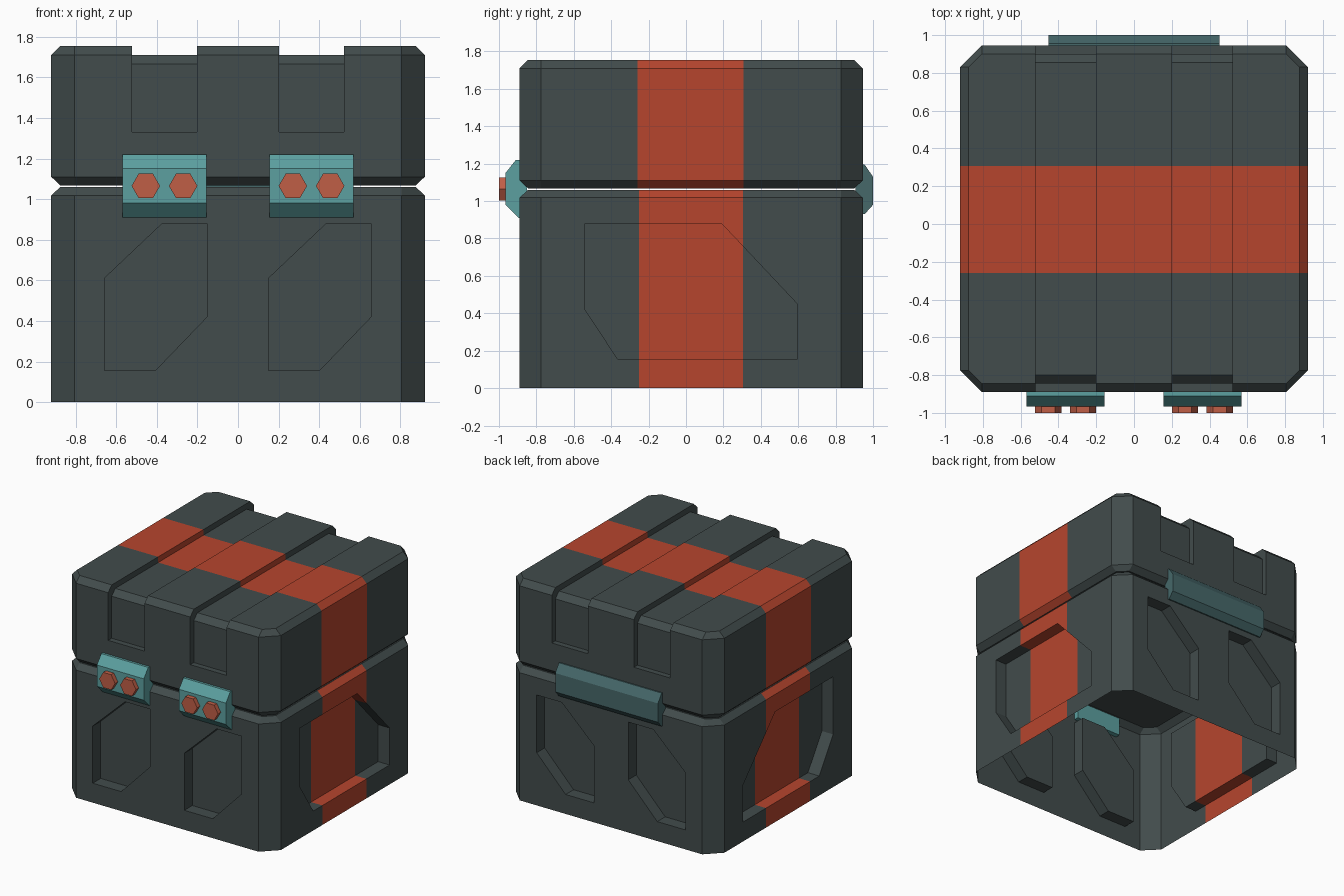
import bpy, bmesh
from math import cos, sin, pi

cube = bpy.data.objects.get("Cube")
if cube:
    bpy.data.objects.remove(cube, do_unlink=True)


def material(name, r, g, b):
    m = bpy.data.materials.new(name)
    m.use_nodes = True
    m.diffuse_color = (r, g, b, 1)
    m.node_tree.nodes["Principled BSDF"].inputs["Base Color"].default_value = (r, g, b, 1)
    return m


SLATE = material("slate_grey", 0.054, 0.072, 0.072)
RED = material("stripe_red", 0.47, 0.06, 0.027)
TEAL = material("clasp_teal", 0.107, 0.352, 0.352)
DARK_TEAL = material("hinge_teal", 0.061, 0.138, 0.144)
CORAL = material("bolt_coral", 0.527, 0.112, 0.061)

FRONT, BACK, HALF_X = -0.89, 0.945, 0.92
BEVEL = 0.045


def loft(name, rings, mats):
    """Closed solid through matching rings of points."""
    bm = bmesh.new()
    loops = [[bm.verts.new(p) for p in ring] for ring in rings]
    n = len(loops[0])
    for a, b in zip(loops, loops[1:]):
        for i in range(n):
            j = (i + 1) % n
            bm.faces.new((a[i], a[j], b[j], b[i]))
    bm.faces.new(loops[0])
    bm.faces.new(loops[-1])
    bmesh.ops.recalc_face_normals(bm, faces=bm.faces)
    mesh = bpy.data.meshes.new(name)
    bm.to_mesh(mesh)
    bm.free()
    for m in mats:
        mesh.materials.append(m)
    obj = bpy.data.objects.new(name, mesh)
    bpy.context.collection.objects.link(obj)
    return obj


def prism(name, axis, outline, lo, hi, mats=()):
    """Extrude a 2D outline along x (outline is y,z) or y (outline is x,z)."""
    if axis == "x":
        rings = [[(t, a, b) for a, b in outline] for t in (lo, hi)]
    else:
        rings = [[(a, t, b) for a, b in outline] for t in (lo, hi)]
    return loft(name, rings, mats)


def octagon(z, inset=0.0):
    """Rectangle with cut corners."""
    c = 0.115 - inset
    x, y0, y1 = HALF_X - inset, FRONT + inset, BACK - inset
    return [(x - c, y0, z), (x, y0 + c, z), (x, y1 - c, z), (x - c, y1, z),
            (c - x, y1, z), (-x, y1 - c, z), (-x, y0 + c, z), (c - x, y0, z)]


def carve(obj, cutters):
    bpy.context.view_layer.objects.active = obj
    for cutter in cutters:
        cutter.hide_render = True
        mod = obj.modifiers.new("carve", "BOOLEAN")
        mod.operation = "DIFFERENCE"
        mod.solver = "EXACT"
        mod.object = cutter
        bpy.ops.object.modifier_apply(modifier=mod.name)
        bpy.data.objects.remove(cutter, do_unlink=True)


def paint_stripe(obj, y0, y1, open_bottom=False):
    """Cut the mesh along the stripe edges and colour the faces between."""
    bm = bmesh.new()
    bm.from_mesh(obj.data)
    if open_bottom:
        floor = [f for f in bm.faces if all(v.co.z < 0.001 for v in f.verts)]
        bmesh.ops.delete(bm, geom=floor, context="FACES")
    for y in (y0, y1):
        bmesh.ops.bisect_plane(bm, geom=bm.verts[:] + bm.edges[:] + bm.faces[:],
                               plane_co=(0, y, 0), plane_no=(0, 1, 0))
    for f in bm.faces:
        c = f.calc_center_bounds()
        seam_cap = abs(f.normal.z) > 0.99 and 1.05 < c.z < 1.08
        f.material_index = int(y0 < c.y < y1 and not seam_cap)
    bm.to_mesh(obj.data)
    bm.free()


# Lower box: hollow underneath, with recessed panels on all four sides
base = loft("lower_box", [octagon(0), octagon(1.018), octagon(1.06, BEVEL)], [SLATE, RED])
DEPTH = 0.1
panel = [(0.15, 0.155), (0.40, 0.155), (0.655, 0.42),
         (0.655, 0.88), (0.435, 0.88), (0.15, 0.61)]
side_panel = [(-0.365, 0.155), (0.595, 0.155), (0.595, 0.45),
              (0.19, 0.88), (-0.54, 0.88), (-0.54, 0.42)]
cutters = []
for shift in (0, -0.808):
    shape = [(x + shift, z) for x, z in panel]
    cutters.append(prism("front_recess", "y", shape, FRONT - 0.2, FRONT + DEPTH))
    cutters.append(prism("back_recess", "y", shape, BACK - DEPTH, BACK + 0.2))
for s in (-1, 1):
    cutters.append(prism("side_recess", "x", side_panel,
                         s * (HALF_X - DEPTH), s * (HALF_X + 0.2)))
carve(base, cutters)
paint_stripe(base, -0.25, 0.305, open_bottom=True)

# Lid with two strap channels running over the front, top and back
TOP = 1.755
lid = loft("lid", [octagon(1.068, BEVEL), octagon(1.11), octagon(TOP - BEVEL),
                   octagon(TOP, BEVEL)], [SLATE, RED])
f, b, t = FRONT + BEVEL, BACK - BEVEL, TOP - BEVEL
channel = [(-1.2, 1.33), (f, 1.33), (f, t - BEVEL), (f + BEVEL, t),
           (b - BEVEL, t), (b, t - BEVEL), (b, 1.33), (1.2, 1.33), (1.2, 2), (-1.2, 2)]
carve(lid, [prism("strap_channel", "x", channel, x - 0.16, x + 0.16)
            for x in (-0.362, 0.362)])
paint_stripe(lid, -0.26, 0.308)

# Front clasps, each with two hexagonal bolts
clasp = [(-0.85, 0.91), (-0.895, 0.91), (-0.965, 0.98), (-0.965, 1.15),
         (-0.91, 1.22), (-0.85, 1.22)]
for side, s in (("right", -1), ("left", 1)):
    x = s * 0.362
    prism(side + "_clasp", "x", clasp, x - 0.207, x + 0.207, [TEAL])
    for i, dx in enumerate((-0.092, 0.092)):
        hexagon = [(x + dx + 0.07 * cos(k * pi / 3), 1.065 + 0.07 * sin(k * pi / 3))
                   for k in range(6)]
        prism(f"{side}_bolt_{i + 1}", "y", hexagon, -1.0, -0.96, [CORAL])

# Long hinge cover at the back
hinge = [(0.905, 0.93), (0.955, 0.93), (1.0, 0.98), (1.0, 1.13),
         (0.955, 1.195), (0.905, 1.195)]
prism("back_hinge", "x", hinge, -0.453, 0.453, [DARK_TEAL])
